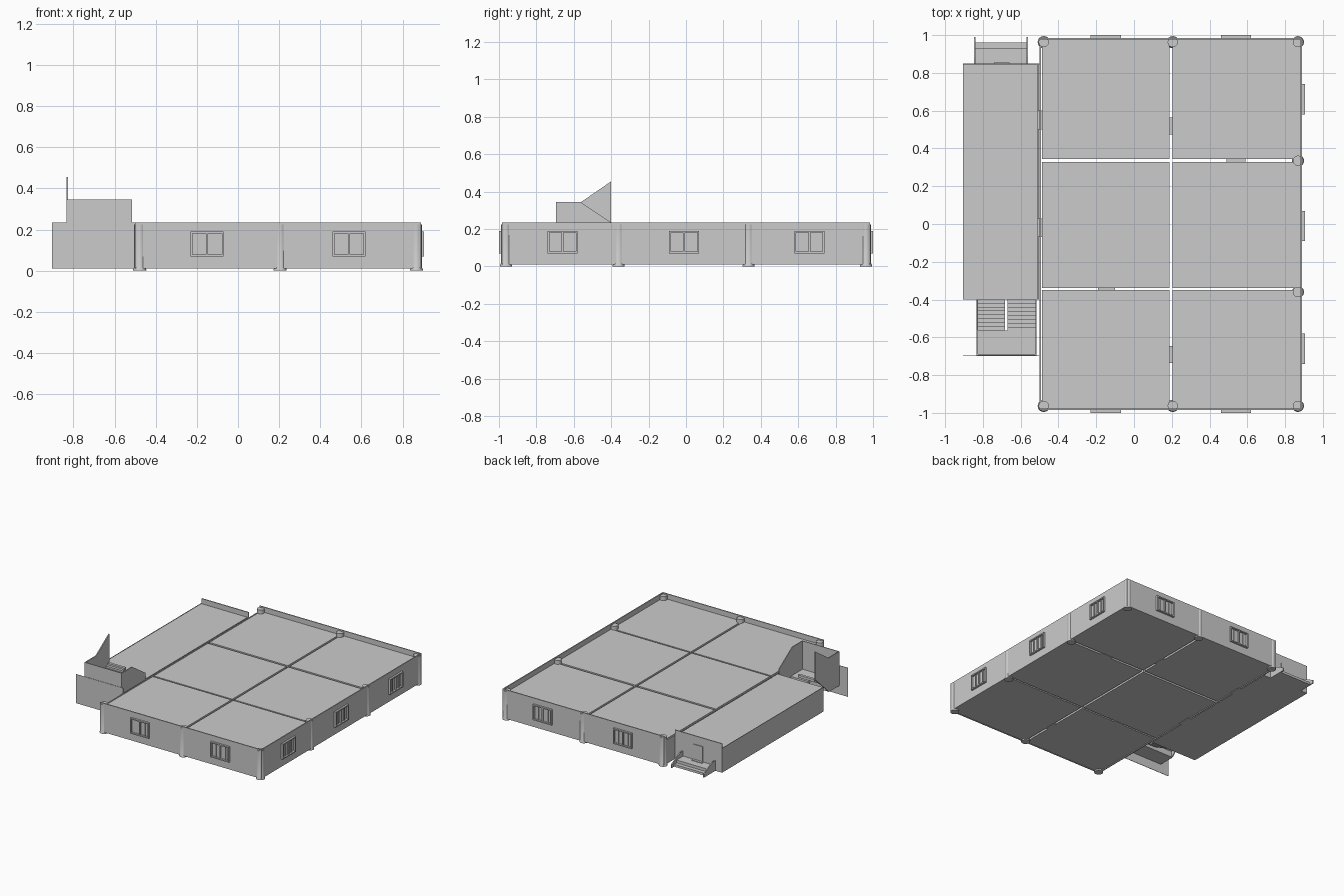
import bpy, bmesh

cube = bpy.data.objects.get("Cube")
if cube:
    bpy.data.objects.remove(cube, do_unlink=True)

grey = bpy.data.materials.new("plain grey")
grey.use_nodes = True
grey.diffuse_color = (0.6, 0.6, 0.6, 1)
bsdf = next(n for n in grey.node_tree.nodes if n.type == 'BSDF_PRINCIPLED')
bsdf.inputs["Base Color"].default_value = grey.diffuse_color


def finish(name, bm, flip=False):
    bmesh.ops.recalc_face_normals(bm, faces=bm.faces)
    if flip:
        bmesh.ops.reverse_faces(bm, faces=bm.faces)
    mesh = bpy.data.meshes.new(name)
    bm.to_mesh(mesh)
    bm.free()
    mesh.materials.append(grey)
    obj = bpy.data.objects.new(name, mesh)
    bpy.context.collection.objects.link(obj)
    return obj


def prism(name, profile, x0, x1, flip=False):
    """Extrude a (y, z) profile from x0 to x1."""
    bm = bmesh.new()
    face = bm.faces.new([bm.verts.new((x0, y, z)) for y, z in profile])
    ext = bmesh.ops.extrude_face_region(bm, geom=[face])
    moved = [v for v in ext["geom"] if isinstance(v, bmesh.types.BMVert)]
    bmesh.ops.translate(bm, verts=moved, vec=(x1 - x0, 0, 0))
    return finish(name, bm, flip)


def box(name, x0, x1, y0, y1, z0, z1, flip=False):
    return prism(name, [(y0, z0), (y1, z0), (y1, z1), (y0, z1)], x0, x1, flip)


def sheet(name, corners, flip=False):
    """One flat face, kept in the given winding."""
    bm = bmesh.new()
    face = bm.faces.new([bm.verts.new(c) for c in corners])
    if flip:
        face.normal_flip()
    mesh = bpy.data.meshes.new(name)
    bm.to_mesh(mesh)
    bm.free()
    mesh.materials.append(grey)
    bpy.context.collection.objects.link(bpy.data.objects.new(name, mesh))


BASE, ROOF, TOP = 0.01, 0.195, 0.235
LEFT, RIGHT, SIDE = -0.5, 0.89, 0.985
T = 0.008

# Outer walls rising above the roof panels
box("front_wall", LEFT, RIGHT, -SIDE, -SIDE + T, BASE, TOP)
box("back_wall", LEFT, RIGHT, SIDE - T, SIDE, BASE, TOP)
box("east_wall", RIGHT - T, RIGHT, -SIDE, SIDE, BASE, TOP)
box("corridor_partition", LEFT, LEFT + T, -SIDE, SIDE, BASE, ROOF)

# Six closed rooms with narrow gaps between them
columns = [(-0.487, 0.188), (0.204, 0.882)]
rows = [(-0.976, -0.35), (-0.338, 0.328), (0.345, 0.977)]
for i, (x0, x1) in enumerate(columns):
    for j, (y0, y1) in enumerate(rows):
        box(f"room_{i}_{j}", x0, x1, y0, y1, BASE + 0.002, ROOF)

# Door linings bridging the gaps
for i, y in enumerate((0.52, -0.69)):
    box(f"room_door_{i}", 0.185, 0.207, y - 0.045, y + 0.045, BASE, 0.16)
box("room_door_back", 0.49, 0.59, 0.325, 0.348, BASE, 0.16)
box("room_door_front", -0.19, -0.1, -0.352, -0.336, BASE, 0.16)
for i, y in enumerate((0.55, -0.02)):
    box(f"corridor_door_{i}", LEFT - 0.01, LEFT + 0.02, y - 0.05, y + 0.05, BASE, 0.16)


# Rounded pilasters with a flared foot
def pilaster(name, x, y):
    bm = bmesh.new()
    rings = []
    for r, z in ((0.032, 0), (0.032, 0.006), (0.027, 0.016), (0.027, 0.225)):
        ring = bmesh.ops.create_circle(bm, segments=20, radius=r)["verts"]
        bmesh.ops.translate(bm, verts=ring, vec=(x, y, z))
        rings.append(ring)
    for a, b in zip(rings, rings[1:]):
        for k in range(20):
            n = (k + 1) % 20
            bm.faces.new((a[k], a[n], b[n], b[k]))
    bm.faces.new(rings[0])
    bm.faces.new(rings[-1])
    obj = finish(name, bm)
    bpy.ops.object.select_all(action='DESELECT')
    obj.select_set(True)
    bpy.context.view_layer.objects.active = obj
    bpy.ops.object.shade_smooth_by_angle()


inset = 0.022
for i, x in enumerate((LEFT + inset, 0.205, RIGHT - inset)):
    pilaster(f"front_pilaster_{i}", x, -SIDE + inset)
    pilaster(f"back_pilaster_{i}", x, SIDE - inset)
for i, y in enumerate((-0.36, 0.335)):
    pilaster(f"east_pilaster_{i}", RIGHT - inset, y)


# Two-sash windows: outer frame, mullion and thin sash bars
def window(name, side, u):
    def bar(part, u0, u1, z0, z1, depth):
        if side == "east":
            box(name + part, RIGHT - 0.002, RIGHT + depth, u + u0, u + u1, z0, z1)
        else:
            s = -1 if side == "front" else 1
            y0, y1 = sorted((s * (SIDE - 0.002), s * (SIDE + depth)))
            box(name + part, u + u0, u + u1, y0, y1, z0, z1)
    bar("_sill", -0.08, 0.08, 0.07, 0.079, 0.015)
    bar("_head", -0.08, 0.08, 0.181, 0.19, 0.015)
    for s, label in ((-1, "a"), (1, "b")):
        a, b = sorted((s * 0.08, s * 0.071))
        bar("_jamb_" + label, a, b, 0.079, 0.181, 0.015)
        a, b = sorted((s * 0.045, s * 0.036))
        bar("_sash_" + label, a, b, 0.079, 0.181, 0.006)
    bar("_mullion", -0.005, 0.005, 0.079, 0.181, 0.01)


for i, x in enumerate((-0.15, 0.54)):
    window(f"front_window_{i}", "front", x)
    window(f"back_window_{i}", "back", x)
for i, y in enumerate((-0.66, -0.01, 0.66)):
    window(f"east_window_{i}", "east", y)

# Corridor: roof, floor, end wall and panelled outer wall
CX, CY0, CY1 = -0.905, -0.4, 0.85
box("corridor_roof", CX, LEFT - 0.008, CY0, CY1, ROOF - 0.006, ROOF)
box("corridor_floor", CX, LEFT - 0.004, CY0, CY1, BASE, BASE + 0.008)
box("corridor_end_wall", CX, LEFT, CY1 - T, CY1, BASE, TOP)
breaks = [CY1, 0.70, 0.46, 0.14, -0.115, CY0]
for i, (a, b) in enumerate(zip(breaks, breaks[1:])):
    sheet(f"corridor_panel_{i}",
          [(CX, a, BASE), (CX, b, BASE), (CX, b, 0.2), (CX, a, 0.2)], flip=i % 2 == 1)

# Back entrance: door, steps and sloping cheek walls
box("entrance_door", -0.74, -0.66, CY1 - 0.002, CY1 + 0.006, 0.05, 0.17)
box("entrance_mat", -0.75, -0.66, CY1 + 0.006, CY1 + 0.025, 0.05, 0.055)
prism("entrance_steps", [(CY1, BASE), (0.96, BASE), (0.96, 0.028), (0.93, 0.028),
                         (0.93, 0.05), (CY1, 0.05)], -0.84, -0.57)
cheek = [(CY1, BASE), (0.99, BASE), (0.99, 0.035), (0.885, 0.09), (CY1, 0.09)]
for i, x in enumerate((-0.848, -0.57)):
    prism(f"entrance_cheek_{i}", cheek, x, x + 0.008)

# Staircase: two flights joined by a landing
SX0, SX1, LY0, LY1, LZ = -0.835, -0.515, -0.695, -0.565, 0.125
STEPS, RISE = 8, 0.11


def flight(name, x0, x1, y_low, y_high, z_low, flip=False):
    run, rise = (y_high - y_low) / STEPS, RISE / STEPS
    pts = [(y_low, z_low)]
    for k in range(STEPS):
        pts += [(y_low + k * run, z_low + (k + 1) * rise),
                (y_low + (k + 1) * run, z_low + (k + 1) * rise)]
    pts += [(y_high, z_low + RISE - 0.02)]
    prism(name, pts, x0, x1, flip)


flight("lower_flight", -0.67, SX1 - 0.005, CY0, LY1, 0.015)
flight("upper_flight", SX0 + 0.008, -0.682, LY1, CY0, LZ, flip=True)
box("landing", SX0, SX1, LY0, LY1, 0.08, LZ)
box("landing_front_wall", SX0, SX1, LY0, LY0 + 0.006, 0.08, 0.345)
prism("stair_outer_wall", [(LY0, 0.08), (LY0, 0.345), (-0.56, 0.345), (CY0, 0.455),
                           (CY0, 0.235), (LY1, 0.08)], SX0, SX0 + 0.008)
prism("stair_inner_wall", [(LY0, 0.08), (LY0, 0.345), (LY1, 0.345), (CY0, 0.235),
                           (CY0, BASE), (-0.42, BASE), (LY1, 0.08)], SX1 - 0.006, SX1)
box("stair_screen", CX, LEFT, LY0 - 0.004, LY0 - 0.001, BASE, TOP)
